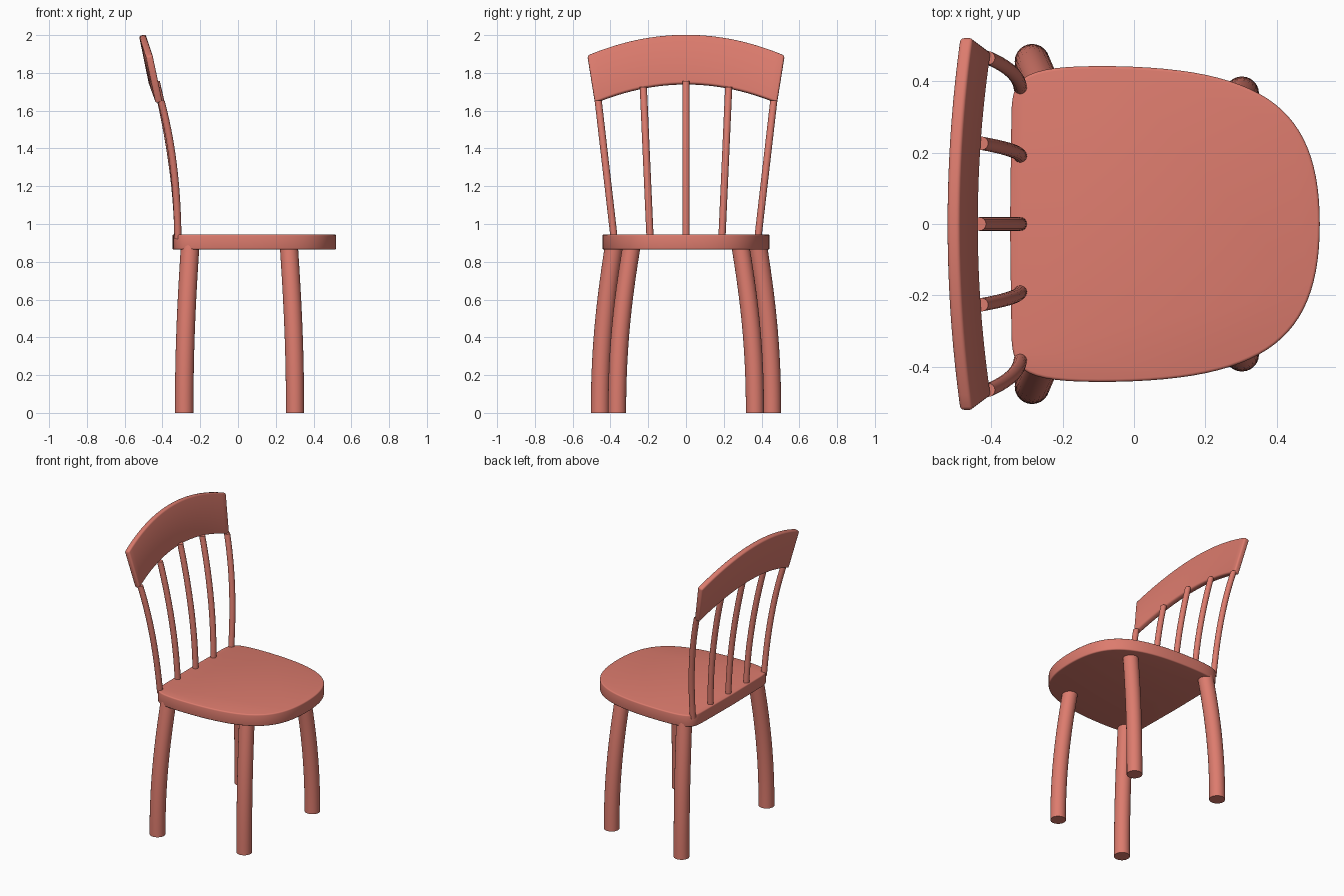
import bpy, bmesh, math
from mathutils import Vector
from mathutils.geometry import interpolate_bezier

if "Cube" in bpy.data.objects:
    bpy.data.objects.remove(bpy.data.objects["Cube"])

mat = bpy.data.materials.new("painted_wood")
mat.diffuse_color = (0.72, 0.2, 0.155, 1)
mat.use_nodes = True
mat.node_tree.nodes["Principled BSDF"].inputs["Base Color"].default_value = mat.diffuse_color


def finish(obj, bevel=0.0, segments=3):
    obj.data.materials.append(mat)
    bpy.ops.object.select_all(action='DESELECT')
    obj.select_set(True)
    bpy.context.view_layer.objects.active = obj
    if bevel:
        b = obj.modifiers.new("soft_edges", 'BEVEL')
        b.width, b.segments, b.limit_method = bevel, segments, 'ANGLE'
        b.angle_limit = math.radians(40)
        bpy.ops.object.modifier_apply(modifier=b.name)
    bpy.ops.object.shade_smooth_by_angle(angle=math.radians(35))


def mesh_object(name, bm):
    bmesh.ops.recalc_face_normals(bm, faces=bm.faces[:])
    me = bpy.data.meshes.new(name)
    bm.to_mesh(me)
    bm.free()
    obj = bpy.data.objects.new(name, me)
    bpy.context.collection.objects.link(obj)
    return obj


def rod(name, p0, h0, h1, p1, radius, sides=24, steps=16):
    """Round rod along a bezier path, with horizontal flat ends."""
    pts = interpolate_bezier(Vector(p0), Vector(h0), Vector(h1), Vector(p1), steps)
    bm = bmesh.new()
    rings = []
    for p in pts:
        rings.append([bm.verts.new(p + Vector((radius * math.cos(a), radius * math.sin(a), 0)))
                      for a in (2 * math.pi * i / sides for i in range(sides))])
    for r, s in zip(rings, rings[1:]):
        for i in range(sides):
            j = (i + 1) % sides
            bm.faces.new((r[i], r[j], s[j], s[i]))
    bm.faces.new(rings[0])
    bm.faces.new(rings[-1])
    finish(mesh_object(name, bm))


# Seat: half outline from two curves, mirrored and extruded
def bez(*p, n):
    return interpolate_bezier(*[Vector((x, y, 0)) for x, y in p], n)

half = [Vector((-0.347, 0.0, 0))]
half += bez((-0.343, 0.31), (-0.341, 0.41), (-0.315, 0.441), (-0.1, 0.442), n=14)
half += bez((-0.1, 0.442), (0.36, 0.442), (0.52, 0.33), (0.52, 0.0), n=28)[1:]
outline = half + [Vector((p.x, -p.y, 0)) for p in reversed(half[1:-1])]
bm = bmesh.new()
face = bm.faces.new([bm.verts.new((p.x, p.y, 0.865)) for p in outline])
ext = bmesh.ops.extrude_face_region(bm, geom=[face])
for v in ext["geom"]:
    if isinstance(v, bmesh.types.BMVert):
        v.co.z = 0.945
finish(mesh_object("seat", bm), 0.008)

# Legs: splayed, straightening towards the floor
for side, s in (("left", -1), ("right", 1)):
    rod("back_leg_" + side, (-0.285, s * 0.455, 0), (-0.285, s * 0.455, 0.35),
        (-0.272, s * 0.425, 0.6), (-0.253, s * 0.38, 0.89), 0.049)
    rod("front_leg_" + side, (0.302, s * 0.365, 0), (0.302, s * 0.365, 0.35),
        (0.288, s * 0.335, 0.6), (0.269, s * 0.287, 0.89), 0.048)

# Spindles: fan outwards and bend back
for i, (y0, y1, x1, z1) in enumerate([(-0.38, -0.465, -0.408, 1.655),
                                      (-0.19, -0.226, -0.427, 1.725),
                                      (0, 0, -0.433, 1.757),
                                      (0.19, 0.226, -0.427, 1.725),
                                      (0.38, 0.465, -0.408, 1.655)]):
    dz, dy = (z1 - 0.92) / 3, (y1 - y0) / 3
    rod(f"spindle_{i + 1}", (-0.318, y0, 0.92), (-0.321, y0 + dy, 0.92 + dz),
        (x1 + 0.066, y1 - dy, z1 - dz), (x1, y1, z1), 0.019, 16)

# Backrest: arched, bowed and tilted plank
N = 24
bm = bmesh.new()
half_t = 0.018
layers = []
for off in (-half_t, half_t):
    rows = []
    for v in (0, 1):
        row = []
        for k in range(N + 1):
            u = -1 + 2 * k / N
            x = -0.453 + 0.036 * u * u - 0.053 * v
            z = (1.74 - 0.10 * u * u) * (1 - v) + (2.0 - 0.11 * u * u) * v
            row.append(bm.verts.new((x + off, u * (0.482 + 0.04 * v), z + off * 0.22)))
        rows.append(row)
    layers.append(rows)
(ab, at), (fb, ft) = layers
loop = [ab, at, ft, fb]
for r, s in zip(loop, loop[1:] + loop[:1]):
    for k in range(N):
        bm.faces.new((r[k], r[k + 1], s[k + 1], s[k]))
for k in (0, N):
    bm.faces.new([r[k] for r in loop])
finish(mesh_object("backrest", bm), 0.011)
